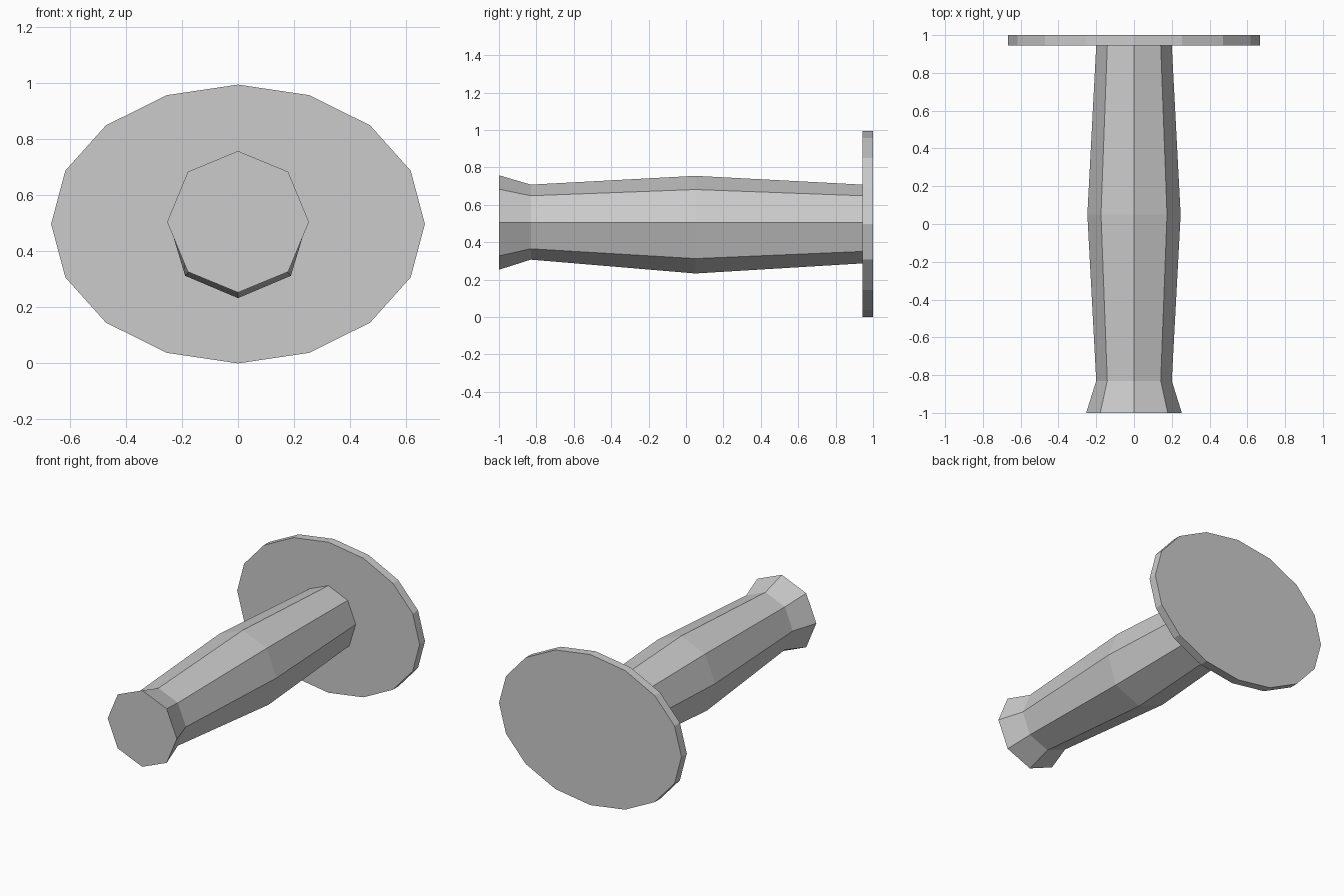
import bpy, bmesh
from math import sin, cos, pi

if "Cube" in bpy.data.objects:
    bpy.data.objects.remove(bpy.data.objects["Cube"])


def loft(name, rings, cap_start=True, cap_end=True):
    """Skin a list of vertex rings into one flat-shaded tube along y."""
    bm = bmesh.new()
    loops = [[bm.verts.new(p) for p in ring] for ring in rings]
    n = len(loops[0])
    for a, b in zip(loops, loops[1:]):
        for i in range(n):
            j = (i + 1) % n
            bm.faces.new((a[i], a[j], b[j], b[i]))
    if cap_start:
        bm.faces.new(loops[0])
    if cap_end:
        bm.faces.new(loops[-1])
    bmesh.ops.recalc_face_normals(bm, faces=bm.faces)
    mesh = bpy.data.meshes.new(name)
    bm.to_mesh(mesh)
    bm.free()
    obj = bpy.data.objects.new(name, mesh)
    bpy.context.collection.objects.link(obj)
    return obj


def ring(y, n, zc, rx, up, down, low_x=1.0):
    """Ring with separate upper and lower heights; low_x widens the lower diagonals."""
    pts = []
    for i in range(n):
        c, s = cos(2 * pi * i / n), sin(2 * pi * i / n)
        x = rx * c * (low_x if -0.99 < s < -0.01 else 1.0)
        pts.append((x, y, zc + s * (up if s > 0 else down)))
    return pts


# Round end plate: 16-sided ellipse
loft("end_plate", [ring(y, 16, 0.4975, 0.667, 0.4975, 0.4975) for y in (0.944, 1.0)])

# Eight-sided grip: flared butt, neck, swollen middle, end at the plate
loft("grip", [
    ring(-1.0, 8, 0.505, 0.253, 0.253, 0.252),
    ring(-0.83, 8, 0.505, 0.2, 0.203, 0.198),
    ring(0.05, 8, 0.505, 0.247, 0.25, 0.272, 1.08),
    ring(0.944, 8, 0.505, 0.2, 0.203, 0.218, 1.08),
], cap_end=False)
